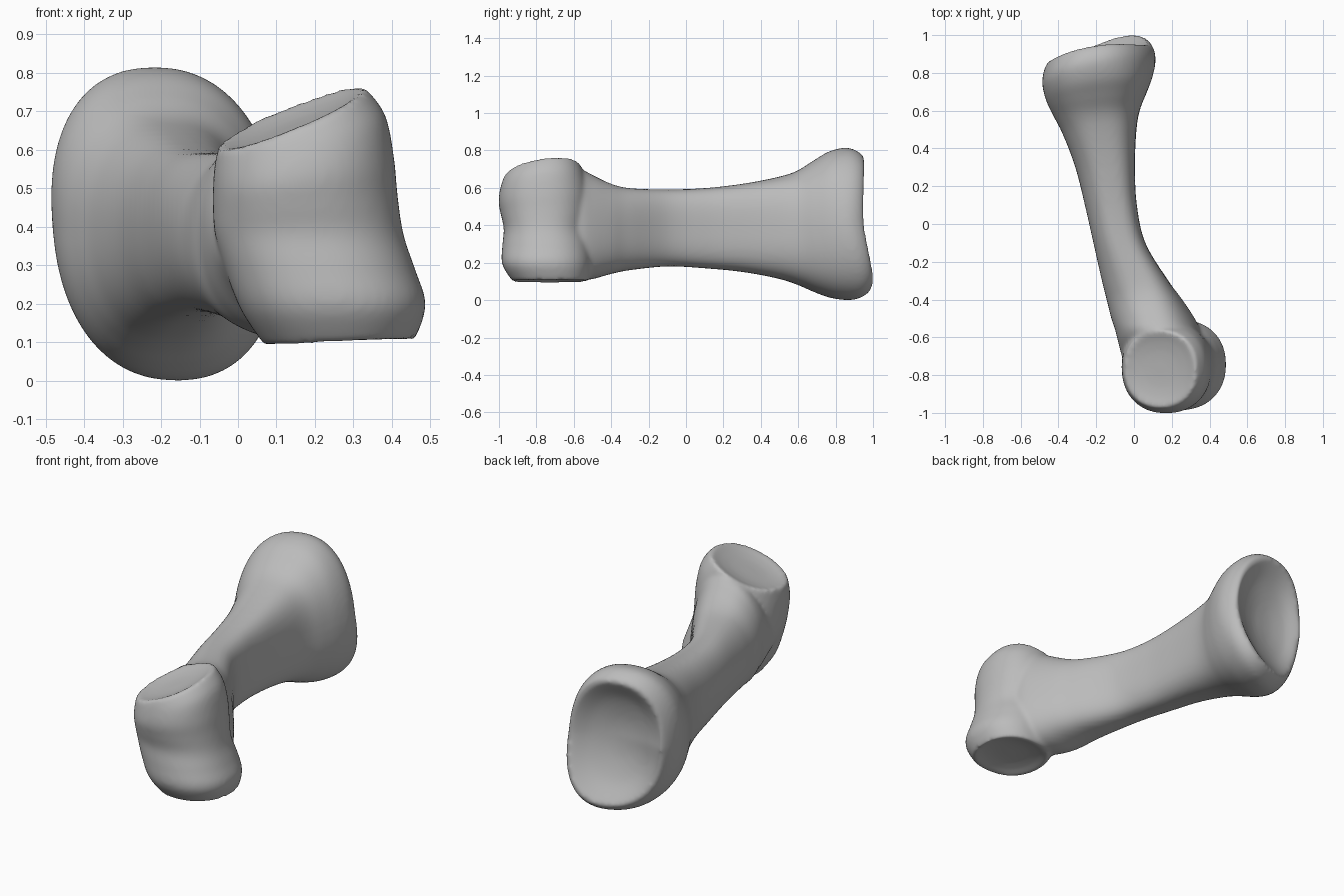
import bpy, bmesh, math
from mathutils import Vector

cube = bpy.data.objects.get("Cube")
if cube:
    bpy.data.objects.remove(cube, do_unlink=True)

mat = bpy.data.materials.new("bone grey")
mat.use_nodes = True
GREY = (0.5, 0.5, 0.5, 1)
mat.diffuse_color = GREY
mat.node_tree.nodes["Principled BSDF"].inputs["Base Color"].default_value = GREY

SEG = 64
bm = bmesh.new()


def spline(rows, steps=6):
    """Catmull-Rom interpolation of station rows."""
    out = []
    for i in range(len(rows) - 1):
        p = [rows[max(0, min(len(rows) - 1, i + k))] for k in (-1, 0, 1, 2)]
        for s in range(steps):
            t = s / steps
            out.append([b + 0.5 * t * (c - a + t * (2*a - 5*b + 4*c - d + t * (3*(b - c) + d - a)))
                        for a, b, c, d in zip(*p)])
    return out + [list(rows[-1])]


def unit(k, left, right):
    """Point on a superellipse with its own power on each side."""
    a = 2 * math.pi * k / SEG
    c, s = math.cos(a), math.sin(a)
    power = right if c > 0 else left
    return (math.copysign(abs(c) ** (2 / power), c), math.copysign(abs(s) ** (2 / power), s))


def loft(rings):
    """Skin a list of rings into a closed solid."""
    loops = [[bm.verts.new(p) for p in ring] for ring in rings]
    faces = [bm.faces.new((a[k], a[(k + 1) % SEG], b[(k + 1) % SEG], b[k]))
             for a, b in zip(loops, loops[1:]) for k in range(SEG)]
    for loop in (loops[0], loops[-1]):
        mid = bm.verts.new(sum((v.co for v in loop), Vector()) / SEG)
        faces += [bm.faces.new((loop[k], loop[(k + 1) % SEG], mid)) for k in range(SEG)]
    bmesh.ops.recalc_face_normals(bm, faces=faces)


# Shaft and flared base: y, x min, x max, z min, z max, flare (0 shaft, 1 base), neck (1 at head)
shaft = spline([
    (-0.85, -0.03, 0.25, 0.26, 0.48, 0, 0.5),
    (-0.72, -0.06, 0.31, 0.20, 0.56, 0, 1),
    (-0.62, -0.085, 0.35, 0.125, 0.67, 0, 1),
    (-0.56, -0.10, 0.34, 0.108, 0.69, 0, 1),
    (-0.50, -0.12, 0.312, 0.112, 0.662, 0, 1),
    (-0.40, -0.145, 0.25, 0.14, 0.617, 0, 0.7),
    (-0.30, -0.17, 0.18, 0.16, 0.597, 0, 0.3),
    (-0.10, -0.215, 0.06, 0.18, 0.592, 0, 0),
    (0.10, -0.26, 0.015, 0.17, 0.599, 0, 0),
    (0.30, -0.31, 0.005, 0.15, 0.622, 0.1, 0),
    (0.48, -0.375, 0.012, 0.115, 0.657, 0.3, 0),
    (0.58, -0.42, 0.03, 0.08, 0.69, 0.5, 0),
    (0.66, -0.455, 0.065, 0.04, 0.745, 0.65, 0),
    (0.73, -0.475, 0.095, 0.01, 0.795, 0.8, 0),
    (0.80, -0.483, 0.112, 0, 0.815, 1, 0),
    (0.86, -0.474, 0.102, 0.018, 0.8, 1, 0),
    (0.905, -0.45, 0.072, 0.05, 0.768, 1, 0),
    (0.90, -0.425, 0.045, 0.08, 0.735, 1, 0),
    (0.868, -0.36, -0.02, 0.17, 0.645, 1, 0),
    (0.848, -0.28, -0.10, 0.28, 0.53, 1, 0),
    (0.842, -0.22, -0.15, 0.37, 0.45, 1, 0)])


def shaft_ring(y, x0, x1, z0, z1, flare, neck):
    cx, cz, w, h = (x0 + x1) / 2, (z0 + z1) / 2, (x1 - x0) / 2, (z1 - z0) / 2
    ring = []
    for k in range(SEG):
        # Rounded on the right side, flat on the left
        u, v = unit(k, 2.15 + 0.15 * flare, 3.1 - 0.9 * flare - 0.5 * neck)
        # Lower side leans left, and the neck's upper side rises to the left
        x = cx + w * u - (0.1 * flare + 0.1 * neck * (1 + u)) * w * v
        z = cz + h * v + 0.04 * neck * u * (v + 1) / 2
        # Base rim is tilted and saddle shaped, more tilted at the bottom
        q = (z - 0.4) / 0.4
        rim = 0.17 * (x + 0.2) + 0.07 * q * q - 0.02 * q + 0.25 * max(0, -q) * (x + 0.08)
        ring.append((x, y + flare * rim, z))
    return ring


loft([shaft_ring(*row) for row in shaft])

# Spool-shaped head: z, centre x, centre y, half x, half y, tilt in x, tilt in y
head = spline([
    (0.098, 0.265, -0.725, 0.195, 0.2, 0.04, 0),
    (0.19, 0.248, -0.745, 0.24, 0.237, 0.03, 0),
    (0.29, 0.213, -0.747, 0.247, 0.235, 0, 0),
    (0.38, 0.185, -0.752, 0.245, 0.222, 0, 0),
    (0.46, 0.175, -0.754, 0.24, 0.235, 0.08, 0.03),
    (0.54, 0.17, -0.76, 0.235, 0.242, 0.18, 0.06),
    (0.62, 0.16, -0.765, 0.222, 0.227, 0.32, 0.1),
    (0.685, 0.138, -0.768, 0.19, 0.204, 0.4, 0.15)])


def dish(row, sign):
    """Shallow pit closing one end of the spool."""
    return [[row[0] - sign * depth, *row[1:3], row[3] * f, row[4] * f, *row[5:]]
            for f, depth in ((0.95, 0.003), (0.75, 0.016), (0.5, 0.025), (0.25, 0.028))]


def head_ring(z, cx, cy, rx, ry, tx, ty):
    pts = (unit(k, 2.2, 2.2) for k in range(SEG))
    return [(cx + rx * u, cy + ry * v, z + tx * rx * u + ty * ry * v) for u, v in pts]


rows = dish(head[0], -1)[::-1] + head + dish(head[-1], 1)
loft([head_ring(*row) for row in rows])

# Fuse the parts into one smooth bone
mesh = bpy.data.meshes.new("bone")
bm.to_mesh(mesh)
bm.free()
mesh.materials.append(mat)
bone = bpy.data.objects.new("bone", mesh)
bpy.context.collection.objects.link(bone)
fuse = bone.modifiers.new("fuse", "REMESH")
fuse.mode = "VOXEL"
fuse.voxel_size = 0.012
fuse.use_smooth_shade = True
soften = bone.modifiers.new("soften", "SMOOTH")
soften.factor = 0.5
soften.iterations = 10
